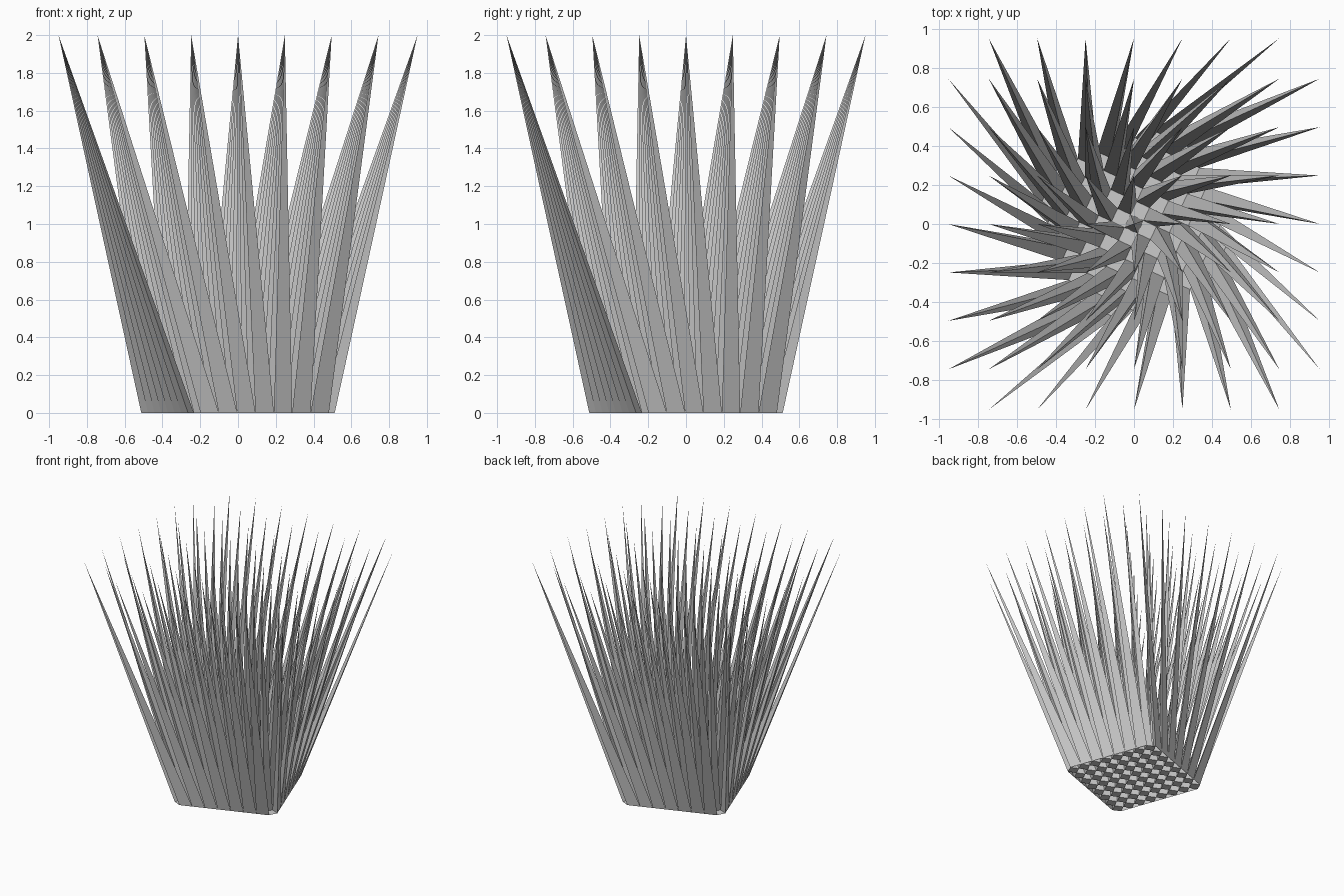
import bpy, bmesh
from math import radians
from mathutils import Matrix, Vector

if "Cube" in bpy.data.objects:
    bpy.data.objects.remove(bpy.data.objects["Cube"])

N = 4                    # lattice runs from -N to N
STEP = 0.1033            # base lattice spacing
SPREAD = 2.4             # tips fan out by this factor
HEIGHT = 2.0
TWIST = Matrix.Rotation(radians(20), 3, 'Z')   # base is twisted against the tips
RING = [(0.5, 0), (0, 0.5), (-0.5, 0), (0, -0.5)]


def diamond(x, y):
    """Corners of a lattice diamond, cut off at the border of the square."""
    pts = [Vector((x + dx, y + dy, 0)) for dx, dy in RING]
    return [p for p in pts if max(abs(p.x), abs(p.y)) <= N]


def base_point(p):
    return TWIST @ (p * STEP)


def make_object(name, bm):
    bmesh.ops.remove_doubles(bm, verts=bm.verts, dist=1e-4)
    mesh = bpy.data.meshes.new(name)
    bm.to_mesh(mesh)
    bm.free()
    bpy.context.collection.objects.link(bpy.data.objects.new(name, mesh))


# Spikes: hollow pyramids on every lattice point but the four corners
bm = bmesh.new()
for i in range(-N, N + 1):
    for j in range(-N, N + 1):
        if abs(i) == N and abs(j) == N:
            continue
        corners = diamond(i, j)
        centre = sum(corners, Vector()) / len(corners)
        tip = bm.verts.new(centre * STEP * SPREAD + Vector((0, 0, HEIGHT)))
        ring = [bm.verts.new(base_point(p)) for p in corners]
        for a, b in zip(ring, ring[1:] + ring[:1]):
            bm.faces.new((a, b, tip))
make_object("spikes", bm)

# Base: flat diamonds filling the gaps between the spikes
bm = bmesh.new()
for i in range(-N, N):
    for j in range(-N, N):
        bm.faces.new([bm.verts.new(base_point(p)) for p in diamond(i + 0.5, j + 0.5)])
make_object("base_lattice", bm)
